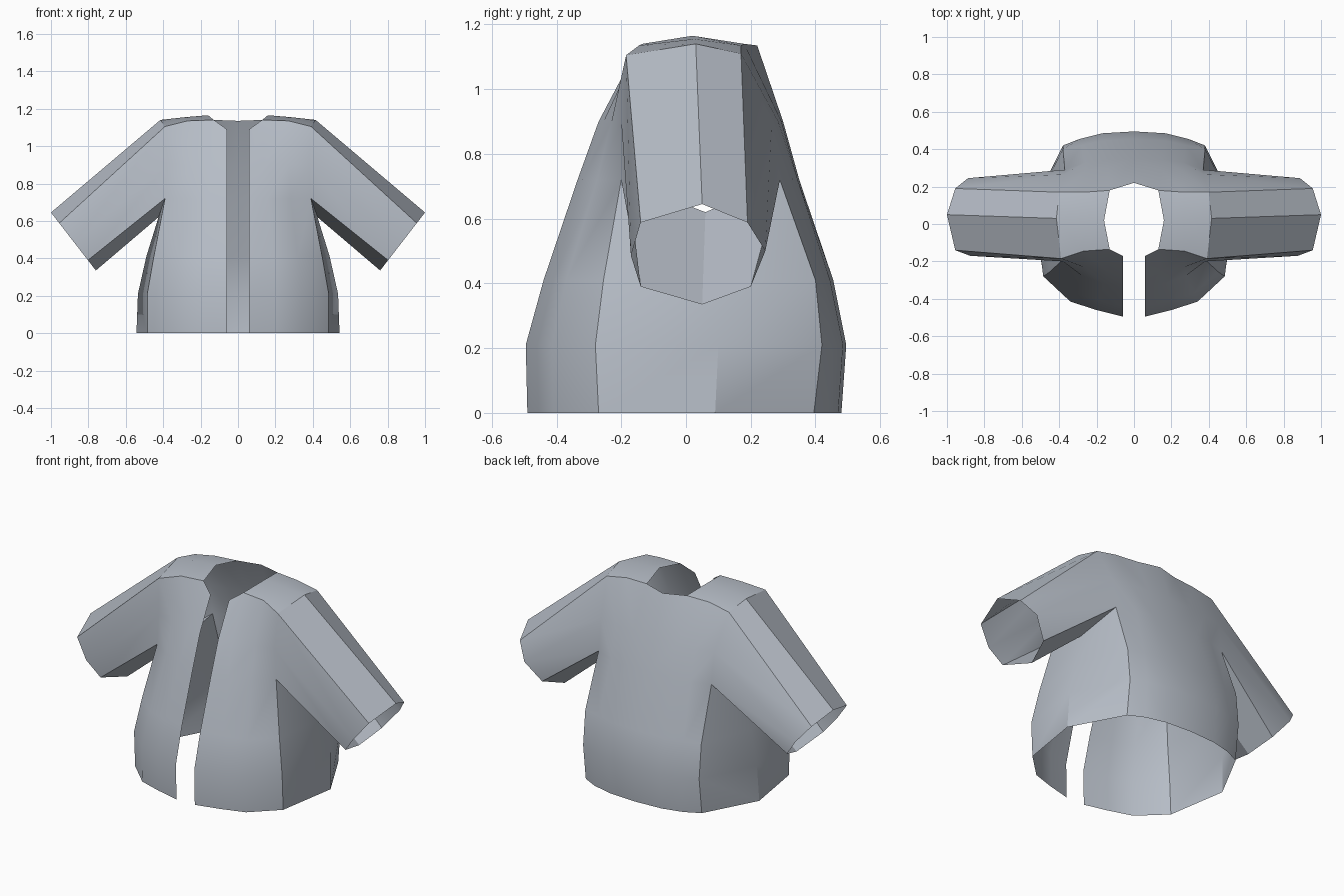
import bpy
import bmesh
import math
from mathutils import Vector

# Remove the default cube
default_cube = bpy.data.objects.get("Cube")
if default_cube:
    bpy.data.objects.remove(default_cube, do_unlink=True)

# Single cloth material
cloth = bpy.data.materials.new("grey_blue_cloth")
cloth.use_nodes = True
cloth_colour = (0.47, 0.51, 0.57, 1)
cloth.diffuse_color = cloth_colour
cloth_shader = cloth.node_tree.nodes["Principled BSDF"]
cloth_shader.inputs["Base Color"].default_value = cloth_colour
cloth_shader.inputs["Roughness"].default_value = 0.8

mesh_builder = bmesh.new()
ROW_HEIGHTS = (0, .21, .41, .72, .9)


def column(x_values, y_values, top):
    """Vertical seam line from the hem up to its own top point."""
    seam = [Vector(point) for point in zip(x_values, y_values, ROW_HEIGHTS)]
    return seam + [Vector(top)]


def add_face(points, outward):
    """Add one face, turned so that its normal agrees with the outward hint."""
    face = mesh_builder.faces.new([mesh_builder.verts.new(p) for p in points])
    face.normal_update()
    if face.normal.dot(outward) < 0:
        face.normal_flip()


def skin(columns, outward, closed=False):
    """Join neighbouring point lines with quads."""
    outward = Vector(outward)
    for left, right in zip(columns, columns[1:]):
        for i in range(len(left) - 1):
            add_face((left[i], right[i], right[i + 1], left[i + 1]), outward)


# Front panel seams, from the opening to the arm
front_panel = [
    column([.06] * 5, (-.49, -.495, -.44, -.335, -.27), (.06, -.17, 1.09)),
    column((.2, .2, .19, .16, .14), (-.455, -.46, -.41, -.32, -.255), (.13, -.135, 1.14)),
    column((.34, .34, .32, .28, .27), (-.41, -.415, -.37, -.275, -.23), (.27, -.145, 1.135)),
    column((.485, .485, .45, .39, .38), (-.27, -.28, -.255, -.2, -.2), (.39, -.185, 1.105)),
]
skin(front_panel, (.3, -1, 0))

# Back panel seams, from the spine to the arm
back_panel = [
    column([0] * 5, (.48, .495, .455, .35, .3), (0, .22, 1.135)),
    column((.17, .17, .17, .15, .14), (.47, .485, .445, .345, .295), (.13, .18, 1.14)),
    column((.29, .29, .28, .26, .26), (.44, .455, .42, .33, .285), (.27, .17, 1.135)),
    column((.38, .38, .38, .37, .37), (.395, .42, .4, .29, .265), (.4, .17, 1.11)),
]
skin(back_panel, (.3, 1, 0))

# Side panel, ending in a point under the arm
underarm = Vector((.425, .06, .62))
side_seam = column((.543, .535, .49), (.09, .1, .09), underarm)
front_edge, back_edge = front_panel[-1], back_panel[-1]
skin([front_edge[:4], side_seam, back_edge[:4]], (1, 0, 0))

# Shoulder yoke between the front and back panels
ridge = [Vector(p) for p in ((.16, .02, 1.165), (.28, .025, 1.155), (.415, .03, 1.14))]
yoke_front = [seam[-1] for seam in front_panel[1:]]
yoke_back = [seam[-1] for seam in back_panel[1:]]
skin([yoke_front, ridge, yoke_back], (0, 0, 1))

# Sleeve: the armhole loop is joined to a sloping cuff loop
armhole = [ridge[-1], front_edge[5], front_edge[4], front_edge[3],
           underarm, back_edge[3], back_edge[4], back_edge[5]]
cuff_outline = ((.05, .645), (-.14, .588), (-.17, .485), (-.14, .39),
                (.05, .335), (.2, .39), (.245, .5), (.19, .588))
cuff = [Vector((.76 + .774 * (z - .335), y, z)) for y, z in cuff_outline]
arm_axis = (sum(cuff, Vector()) + sum(armhole, Vector())) / 16
arm_direction = (sum(cuff, Vector()) - sum(armhole, Vector())).normalized()
for i in range(len(cuff)):
    j = (i + 1) % len(cuff)
    corners = (armhole[i], armhole[j], cuff[j], cuff[i])
    offset = sum(corners, Vector()) / 4 - arm_axis
    radial = offset - arm_direction * offset.dot(arm_direction)
    add_face(corners, radial)

# Weld the cloth pieces together
bmesh.ops.remove_doubles(mesh_builder, verts=mesh_builder.verts[:], dist=.0005)
jacket_mesh = bpy.data.meshes.new("jacket")
mesh_builder.to_mesh(jacket_mesh)
mesh_builder.free()
jacket_mesh.materials.append(cloth)
jacket = bpy.data.objects.new("jacket", jacket_mesh)
bpy.context.collection.objects.link(jacket)

# Mirror the half jacket, welding only along the spine
mirror = jacket.modifiers.new("other_half", 'MIRROR')
mirror.use_axis[0] = True
mirror.use_clip = True
mirror.merge_threshold = .001

bpy.ops.object.select_all(action='DESELECT')
jacket.select_set(True)
bpy.context.view_layer.objects.active = jacket
bpy.ops.object.modifier_apply(modifier=mirror.name)
bpy.ops.object.shade_smooth_by_angle(angle=math.radians(32))
